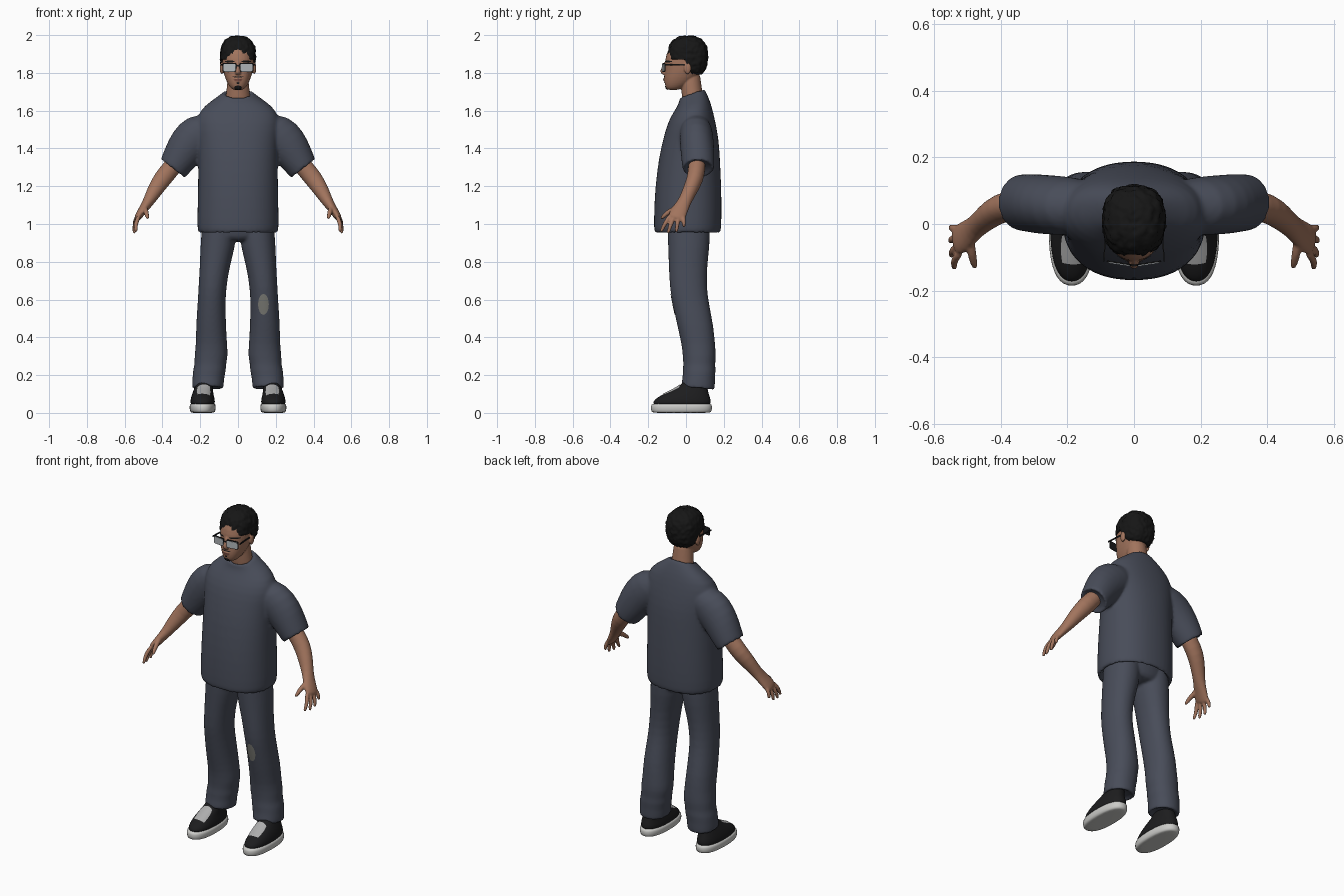
import bpy, bmesh, math
from mathutils import Vector, Matrix, noise

if "Cube" in bpy.data.objects:
    bpy.data.objects.remove(bpy.data.objects["Cube"])


def material(name, rgb):
    m = bpy.data.materials.new(name)
    m.use_nodes = True
    colour = (*rgb, 1)
    m.diffuse_color = colour
    bsdf = m.node_tree.nodes["Principled BSDF"]
    bsdf.inputs["Base Color"].default_value = colour
    bsdf.inputs["Roughness"].default_value = 0.8
    return m


CLOTH = material("slate cloth", (.065, .073, .1))
SKIN = material("warm skin", (.36, .175, .11))
HAIR = material("black hair", (.008, .008, .008))
SHOE = material("black canvas", (.012, .012, .013))
SOLE = material("white rubber", (.6, .6, .58))
LACE = material("grey lace", (.42, .42, .42))
PATCH = material("grey patch", (.2, .2, .18))
LENS = material("pale lens", (.45, .48, .5))
LIP = material("brown lip", (.2, .075, .055))


def loft(bm, rings, axis=None, p=2.0, n=16, side=1):
    """Skin rings of (x, y, z, half width, half depth, slope); side=-1 mirrors x."""
    centres = [Vector(r[:3]) for r in rings]
    loops = []
    for i, r in enumerate(rings):
        t = Vector(axis) if axis else centres[min(i + 1, len(rings) - 1)] - centres[max(i - 1, 0)]
        t.normalize()
        u = Vector((0, 1, 0))
        u = (u - t * u.dot(t)).normalized()
        v = u.cross(t)
        loop = []
        for k in range(n):
            a = math.tau * k / n
            c, s = math.cos(a), math.sin(a)
            c = math.copysign(abs(c) ** (2 / p), c) * r[3]
            s = math.copysign(abs(s) ** (2 / p), s) * r[4]
            co = centres[i] + v * c + u * s
            if len(r) > 5:
                co.z += r[5] * s
            co.x *= side
            loop.append(bm.verts.new(co))
        loops.append(loop)
    for a, b in zip(loops, loops[1:]):
        for k in range(n):
            bm.faces.new((a[k], a[(k + 1) % n], b[(k + 1) % n], b[k]))
    bm.faces.new(loops[0])
    bm.faces.new(loops[-1])


def blob(bm, centre, radii):
    m = Matrix.Translation(centre) @ Matrix.Diagonal((*radii, 1))
    bmesh.ops.create_uvsphere(bm, u_segments=16, v_segments=10, radius=1, matrix=m)


def build(name, bm, mat, sub=0, voxel=0, smooth=0, mirror=False):
    bmesh.ops.recalc_face_normals(bm, faces=bm.faces)
    me = bpy.data.meshes.new(name)
    bm.to_mesh(me)
    bm.free()
    me.materials.append(mat)
    me.polygons.foreach_set("use_smooth", [True] * len(me.polygons))
    ob = bpy.data.objects.new(name, me)
    bpy.context.collection.objects.link(ob)
    if sub:
        ob.modifiers.new("round", "SUBSURF").levels = sub
        ob.modifiers["round"].render_levels = sub
    if voxel:
        r = ob.modifiers.new("fuse", "REMESH")
        r.mode, r.voxel_size, r.use_smooth_shade = "VOXEL", voxel, True
    if smooth:
        s = ob.modifiers.new("soften", "SMOOTH")
        s.factor, s.iterations = 0.5, smooth
    if mirror:
        ob.modifiers.new("pair", "MIRROR").use_mirror_merge = False
    return ob


def decal(name, target, centre, half, mat, axis="Y", round_=0.5, mirror=False):
    """Thin rounded plate projected onto a surface along one axis."""
    bm = bmesh.new()
    bmesh.ops.create_grid(bm, x_segments=10, y_segments=10, size=1)
    for v in bm.verts:
        a, b = v.co.x, v.co.y
        a, b = a * math.sqrt(1 - round_ * b * b), b * math.sqrt(1 - round_ * a * a)
        a, b = a * half[0], b * half[1]
        v.co = Vector(centre) + (Vector((a, 0, b)) if axis == "Y" else Vector((a, b, 0)))
    ob = build(name, bm, mat)
    w = ob.modifiers.new("wrap", "SHRINKWRAP")
    w.target, w.wrap_method, w.offset = target, "PROJECT", 0.003
    w.wrap_mode = "ABOVE_SURFACE"
    w.use_project_x = False
    w.use_project_y, w.use_project_z = axis == "Y", axis == "Z"
    w.use_positive_direction, w.use_negative_direction = axis == "Y", axis == "Z"
    if mirror:
        ob.modifiers.new("pair", "MIRROR")
    return ob


# Shirt: body with hollow hem, plus two wide sleeves
bm = bmesh.new()
loft(bm, [(0, .01, 1.02, .17, .13), (0, .01, .965, .19, .15), (0, .008, .945, .207, .172),
          (0, .008, .965, .218, .18), (0, .01, 1.08, .216, .18), (0, .012, 1.2, .213, .176),
          (0, .018, 1.35, .212, .163), (0, .026, 1.45, .215, .148), (0, .03, 1.54, .225, .127),
          (0, .038, 1.61, .2, .1, .1), (0, .042, 1.655, .135, .078, .2),
          (0, .032, 1.69, .082, .068, .35), (0, .03, 1.7, .07, .06, .35),
          (0, .03, 1.66, .06, .05, .3)], axis=(0, 0, 1), p=2.25, n=24)
for s in (1, -1):
    loft(bm, [(.1, .05, 1.54, .07, .07), (.18, .053, 1.5, .12, .09), (.265, .058, 1.42, .11, .092),
              (.31, .063, 1.35, .095, .09), (.345, .065, 1.295, .083, .086),
              (.351, .065, 1.285, .078, .08), (.335, .065, 1.31, .066, .068)],
         axis=(.62, 0, -.78), side=s)
build("shirt", bm, CLOTH, 1, .009, 4)

# Trousers: hips and two loose legs
bm = bmesh.new()
loft(bm, [(0, .015, z, w, d) for z, w, d in
          ((.905, .13, .085), (.93, .18, .11), (.98, .195, .118), (1.06, .19, .12))], n=20)
for s in (1, -1):
    loft(bm, [(.16, .063, .15, .065, .065, -.1), (.16, .063, .125, .078, .082, -.1),
              (.16, .063, .13, .086, .093, -.1), (.157, .068, .19, .085, .086),
              (.151, .07, .225, .09, .09), (.147, .07, .255, .084, .085), (.142, .071, .3, .091, .09),
              (.14, .066, .36, .084, .09), (.143, .05, .46, .081, .098), (.14, .025, .58, .075, .098),
              (.136, .012, .66, .075, .1), (.124, .01, .77, .08, .103), (.107, .015, .88, .094, .112),
              (.1, .015, .97, .094, .115), (.1, .015, 1.03, .09, .11)],
         axis=(0, 0, 1), p=2.15, side=s)
trousers = build("trousers", bm, CLOTH, 1, .008, 3)
decal("knee_patch", trousers, (.135, -.3, .575), (.027, .055), PATCH)

# Bare forearms and hands
bm = bmesh.new()
loft(bm, [(.3, .06, 1.36, .045, .045), (.35, .058, 1.3, .05, .047), (.4, .05, 1.24, .05, .045),
          (.44, .022, 1.18, .042, .04), (.473, -.006, 1.12, .031, .034),
          (.5, -.03, 1.08, .024, .044), (.525, -.047, 1.045, .021, .048), (.538, -.055, 1.02, .015, .042)])
for i, tip in enumerate(((.54, -.135, .955), (.549, -.097, .948), (.552, -.052, .953), (.55, -.01, .982))):
    base = Vector((.52, -.082 + .022 * i, 1.05))
    tip = Vector(tip)
    mid = base.lerp(tip, .5) + Vector((.011, 0, .004))
    loft(bm, [(*base, .014, .014), (*mid, .0125, .0125), (*mid.lerp(tip, .6), .011, .011),
              (*tip, .008, .008)], n=8)
loft(bm, [(.495, -.035, 1.09, .016, .02), (.488, -.085, 1.07, .015, .015),
          (.482, -.115, 1.045, .013, .013), (.476, -.135, 1.025, .008, .008)], axis=(-.2, -.75, -.6), n=8)
build("arms", bm, SKIN, 1, .005, 3, mirror=True)

# Head, neck, nose, ears and lips fused together
bm = bmesh.new()
loft(bm, [(0, .045, 1.6, .07, .06), (0, .035, 1.68, .066, .057), (0, .025, 1.74, .058, .056),
          (0, .02, 1.82, .055, .055)], axis=(0, 0, 1))
loft(bm, [(0, -.07, 1.708, .024, .025), (0, -.058, 1.722, .042, .05), (0, -.043, 1.745, .057, .072),
          (0, -.027, 1.775, .07, .09), (0, -.012, 1.81, .08, .1), (0, -.004, 1.85, .086, .11),
          (0, 0, 1.9, .086, .108), (0, .004, 1.95, .068, .085), (0, .005, 1.975, .035, .045)],
     axis=(0, 0, 1), p=2.25)
loft(bm, [(0, -.106, 1.865, .008, .008), (0, -.114, 1.835, .01, .012), (0, -.121, 1.81, .014, .019),
          (0, -.116, 1.795, .018, .017), (0, -.108, 1.788, .012, .01)], axis=(0, 0, 1), n=10)
blob(bm, (0, -.108, 1.769), (.022, .012, .006))
blob(bm, (0, -.106, 1.758), (.02, .012, .006))
blob(bm, (0, -.09, 1.725), (.024, .018, .014))
for s in (1, -1):
    blob(bm, (.086 * s, .008, 1.825), (.011, .02, .032))
head = build("head", bm, SKIN, 1, .004, 3)

# Facial hair, brows and mouth
decal("mouth", head, (0, -.3, 1.763), (.022, .006), LIP)
decal("moustache", head, (0, -.3, 1.779), (.027, .0035), HAIR)
decal("chin_tuft", head, (0, -.3, 1.747), (.007, .005), HAIR)
decal("goatee", head, (0, -.3, 1.723), (.019, .011), HAIR)
decal("brows", head, (.042, -.3, 1.86), (.026, .005), HAIR, mirror=True)

# Hair cap: bumpy rounded box trimmed along a stepped hairline
bm = bmesh.new()
bmesh.ops.create_icosphere(bm, subdivisions=5, radius=1)
for v in bm.verts:
    d = v.co.copy()
    d /= sum(abs(c) ** 2.5 for c in d) ** (1 / 2.5)
    co = Vector((d.x * .094, .01 + d.y * .106, 1.885 + d.z * .111))
    bump = noise.noise(co * 55) * .006 + noise.noise(co * 110) * .003
    co += d * bump
    back = min(max((co.y + .005) / .035, 0), 1)
    line = 1.872 - .08 * back
    if co.z < line:
        co.z = line + (co.z - line) * .04
    co.z = min(co.z, 2)
    v.co = co
build("hair", bm, HAIR)


# Spectacles: rim plates, lenses, bridge and temples
def plate(name, centre, half, mat, turn=0, corner=.009):
    bm = bmesh.new()
    bmesh.ops.create_cube(bm, size=2)
    bmesh.ops.scale(bm, vec=half, verts=bm.verts)
    edges = [e for e in bm.edges if abs(e.verts[0].co.y - e.verts[1].co.y) > half[1]]
    if corner:
        bmesh.ops.bevel(bm, geom=edges, offset=corner, segments=3, affect="EDGES", profile=.5)
    m = Matrix.Translation(centre) @ Matrix.Rotation(turn, 4, "Z")
    bmesh.ops.transform(bm, matrix=m, verts=bm.verts)
    ob = build(name, bm, mat, mirror=True)
    ob.data.polygons.foreach_set("use_smooth", [False] * len(ob.data.polygons))


plate("rims", (.045, -.117, 1.829), (.037, .002, .024), SHOE, .15)
plate("lenses", (.0446, -.12, 1.828), (.033, .002, .02), LENS, .15)
plate("bridge", (.006, -.124, 1.838), (.008, .002, .003), SHOE, 0, 0)
plate("temples", (.087, -.053, 1.842), (.002, .06, .004), SHOE, .06, 0)

# Shoes: rubber sole, canvas upper and lace panel
X = .187
bm = bmesh.new()
loft(bm, [(X, -.024, z, w, d) for z, w, d in
          ((.0, .055, .145), (.002, .066, .16), (.025, .071, .165), (.045, .069, .162), (.052, .06, .15))],
     axis=(0, 0, 1), p=2.4, n=20)
build("soles", bm, SOLE, 1, mirror=True)
bm = bmesh.new()
loft(bm, [(X, -.023, .035, .06, .148), (X, -.022, .055, .066, .156), (X, -.016, .075, .064, .147),
          (X, .0, .1, .057, .122), (X - .005, .027, .128, .05, .088), (X - .01, .045, .155, .045, .065),
          (X - .012, .05, .18, .04, .055)], axis=(0, 0, 1), p=2.3, n=20)
uppers = build("uppers", bm, SHOE, 2, mirror=True)
decal("laces", uppers, (X - .005, -.075, .4), (.036, .045), LACE, "Z", .2, mirror=True)
